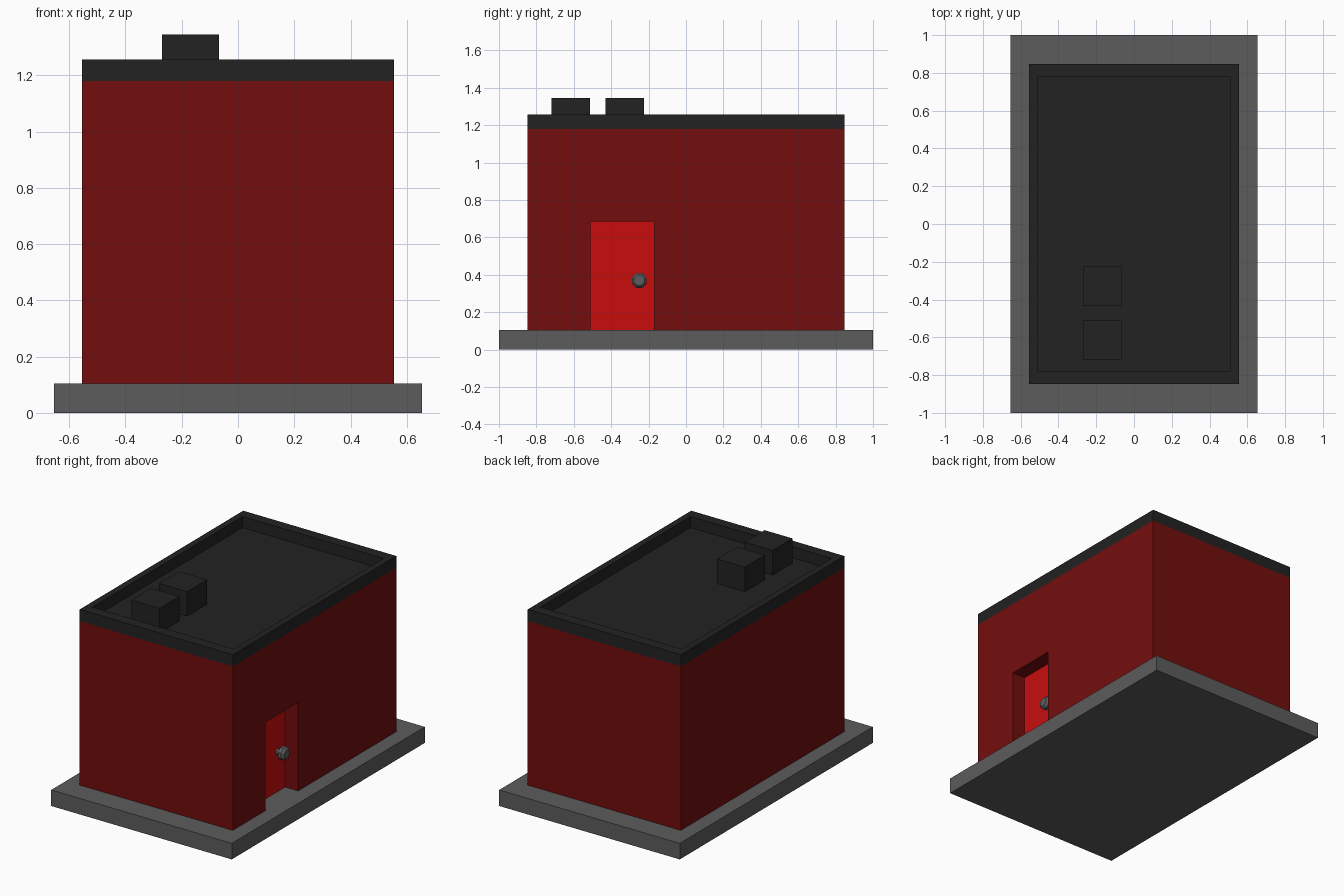
import bpy
import bmesh
from math import cos, sin, tau
from mathutils import Vector

default = bpy.data.objects.get("Cube")
if default:
    bpy.data.objects.remove(default, do_unlink=True)


def material(name, r, g, b):
    mat = bpy.data.materials.new(name)
    mat.use_nodes = True
    mat.diffuse_color = (r, g, b, 1)
    mat.node_tree.nodes["Principled BSDF"].inputs["Base Color"].default_value = (r, g, b, 1)
    return mat


WALL = material("dark red wall", 0.171, 0.004, 0.004)
DOOR = material("bright red door", 0.584, 0.004, 0.004)
ROOF = material("black roof", 0.016, 0.016, 0.016)
GREY = material("concrete grey", 0.107, 0.107, 0.107)


def finish(name, bm, mat):
    bmesh.ops.recalc_face_normals(bm, faces=bm.faces)
    mesh = bpy.data.meshes.new(name)
    bm.to_mesh(mesh)
    bm.free()
    obj = bpy.data.objects.new(name, mesh)
    if mat:
        mesh.materials.append(mat)
    bpy.context.collection.objects.link(obj)
    return obj


def box(name, low, high, mat=None):
    """Box between two opposite corners."""
    low, high = Vector(low), Vector(high)
    bm = bmesh.new()
    bmesh.ops.create_cube(bm, size=1)
    bmesh.ops.scale(bm, vec=high - low, verts=bm.verts)
    bmesh.ops.translate(bm, vec=(low + high) / 2, verts=bm.verts)
    return finish(name, bm, mat)


def cut(obj, low, high):
    """Cut a box-shaped pocket and remove the cutter."""
    cutter = box("cutter", low, high)
    cutter.hide_render = True
    mod = obj.modifiers.new("pocket", "BOOLEAN")
    mod.operation, mod.solver, mod.object = "DIFFERENCE", "EXACT", cutter
    bpy.context.view_layer.objects.active = obj
    bpy.ops.object.modifier_apply(modifier=mod.name)
    bpy.data.objects.remove(cutter, do_unlink=True)


X, Y = 0.555, 0.847            # half size of the building
BASE, EAVE, RIM = 0.105, 1.18, 1.257

# Ground slab
box("base_slab", (-0.655, -1, 0), (0.655, 1, BASE), GREY)

# Walls with a recessed doorway
walls = box("walls", (-X, -Y, BASE), (X, Y, EAVE), WALL)
cut(walls, (0.45, -0.51, 0), (1, -0.17, 0.685))
box("door", (0.45, -0.51, BASE), (0.46, -0.17, 0.685), DOOR)

# Roof tray with a raised rim
roof = box("roof", (-X, -Y, EAVE), (X, Y, RIM), ROOF)
cut(roof, (-0.512, -0.777, EAVE + 0.004), (0.512, 0.777, 2))

# Rooftop vents
for label, y in (("front", -0.615), ("rear", -0.328)):
    box(label + "_vent", (-0.27, y - 0.103, EAVE), (-0.067, y + 0.103, 1.345), ROOF)

# Door knob: eight-sided stem and faceted head
bm = bmesh.new()
rings = []
for x, r in ((0.455, 0.02), (0.485, 0.02), (0.492, 0.043), (0.515, 0.043), (0.53, 0.03)):
    rings.append([bm.verts.new((x, -0.25 + r * cos(tau * (i + 0.5) / 8),
                                0.37 + r * sin(tau * (i + 0.5) / 8))) for i in range(8)])
for a, b in zip(rings, rings[1:]):
    for i in range(8):
        j = (i + 1) % 8
        bm.faces.new((a[i], a[j], b[j], b[i]))
bm.faces.new(rings[0])
bm.faces.new(rings[-1])
finish("door_knob", bm, GREY)
